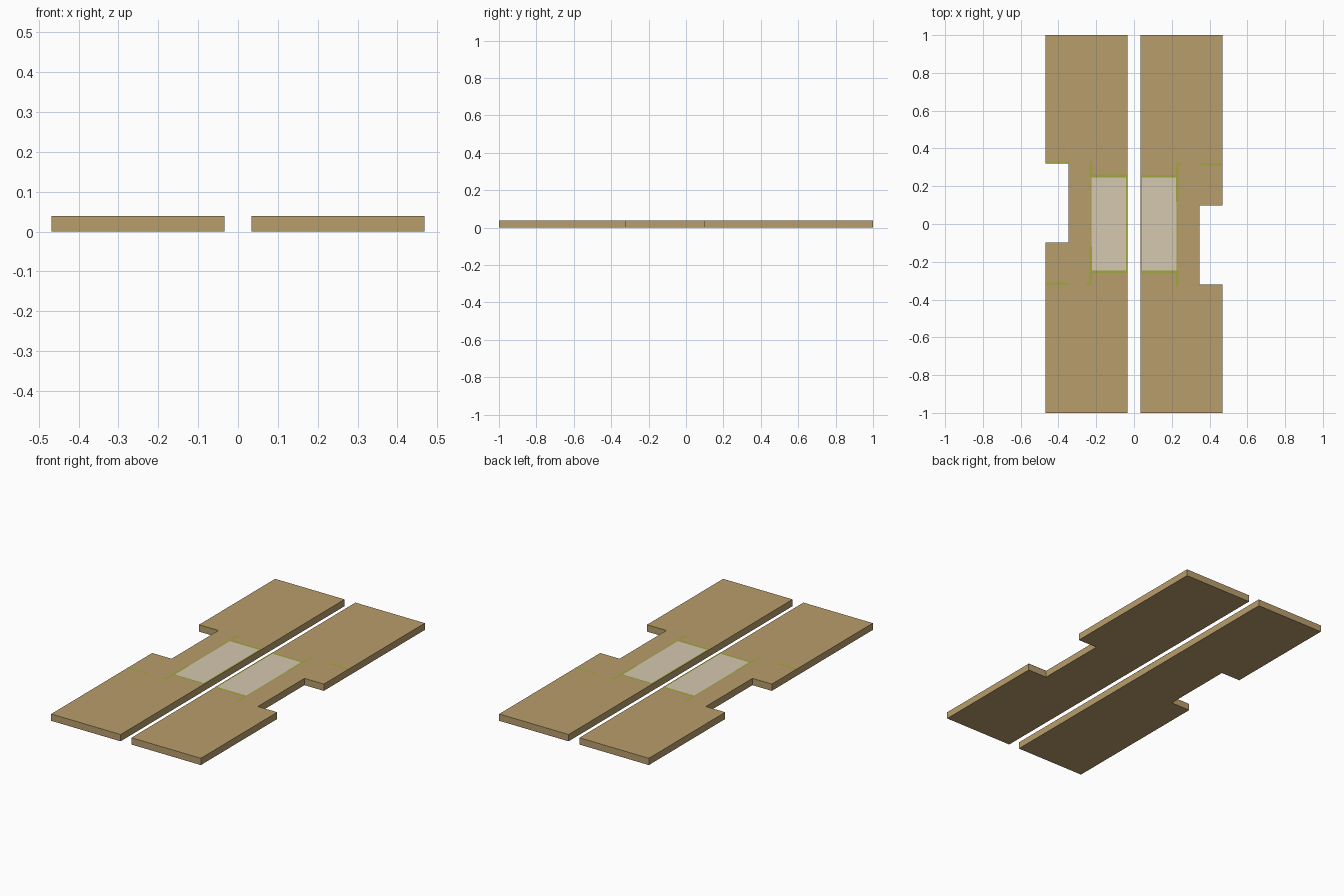
import bpy, bmesh
from math import pi
from mathutils import Matrix

if "Cube" in bpy.data.objects:
    bpy.data.objects.remove(bpy.data.objects["Cube"])

TOP = 0.0385


def material(name, color):
    m = bpy.data.materials.new(name)
    m.diffuse_color = color
    m.use_nodes = True
    m.node_tree.nodes["Principled BSDF"].inputs["Base Color"].default_value = m.diffuse_color
    return m


WOOD = material("tan_board", (0.48, 0.34, 0.15, 1))
PALE = material("pale_panel", (0.66, 0.58, 0.43, 1))
GREEN = material("green_marking", (0.36, 0.38, 0.05, 1))


def finish(bm, name, mat, turned):
    # The right half is the left half turned 180 degrees about z
    if turned:
        bm.transform(Matrix.Rotation(pi, 4, 'Z'))
    bmesh.ops.recalc_face_normals(bm, faces=bm.faces)
    me = bpy.data.meshes.new(name)
    bm.to_mesh(me)
    bm.free()
    me.materials.append(mat)
    bpy.context.collection.objects.link(bpy.data.objects.new(name, me))


def slab(name, outline, height, mat, turned):
    bm = bmesh.new()
    face = bm.faces.new([bm.verts.new((x, y, 0)) for x, y in outline])
    ext = bmesh.ops.extrude_face_region(bm, geom=[face])
    verts = [v for v in ext["geom"] if isinstance(v, bmesh.types.BMVert)]
    bmesh.ops.translate(bm, verts=verts, vec=(0, 0, height))
    finish(bm, name, mat, turned)


def inlay(name, rects, z, mat, turned):
    # Thin surface markings, each rectangle is (x0, x1, y0, y1)
    bm = bmesh.new()
    for x0, x1, y0, y1 in rects:
        bm.faces.new([bm.verts.new((x, y, z)) for x, y in
                      ((x0, y0), (x1, y0), (x1, y1), (x0, y1))])
    finish(bm, name, mat, turned)


OUT, IN, NOTCH = -0.468, -0.034, -0.347
board = [(OUT, -1), (IN, -1), (IN, 1), (OUT, 1), (OUT, 0.32),
         (NOTCH, 0.32), (NOTCH, -0.098), (OUT, -0.098)]

markings = [
    (-0.235, -0.222, -0.32, -0.12),     # long side line, lower part
    (-0.231, -0.224, -0.12, 0.25),      # long side line, thin part
    (-0.235, -0.222, 0.25, 0.33),       # long side line, upper end
    (-0.228, IN, 0.246, 0.262),         # panel end borders
    (-0.228, IN, -0.260, -0.246),
    (-0.042, IN, -0.25, 0.25),          # inner border
    (-0.249, -0.235, -0.322, -0.310),   # corner tick
    (OUT, NOTCH, -0.324, -0.310),       # outer edge line
    (OUT, NOTCH, 0.320, 0.328),         # notch edge line
]

for side, turned in (("left", False), ("right", True)):
    slab(side + "_board", board, TOP, WOOD, turned)
    inlay(side + "_panel", [(-0.226, -0.040, -0.248, 0.248)],
          TOP + 0.0005, PALE, turned)
    inlay(side + "_markings", markings, TOP + 0.001, GREEN, turned)
